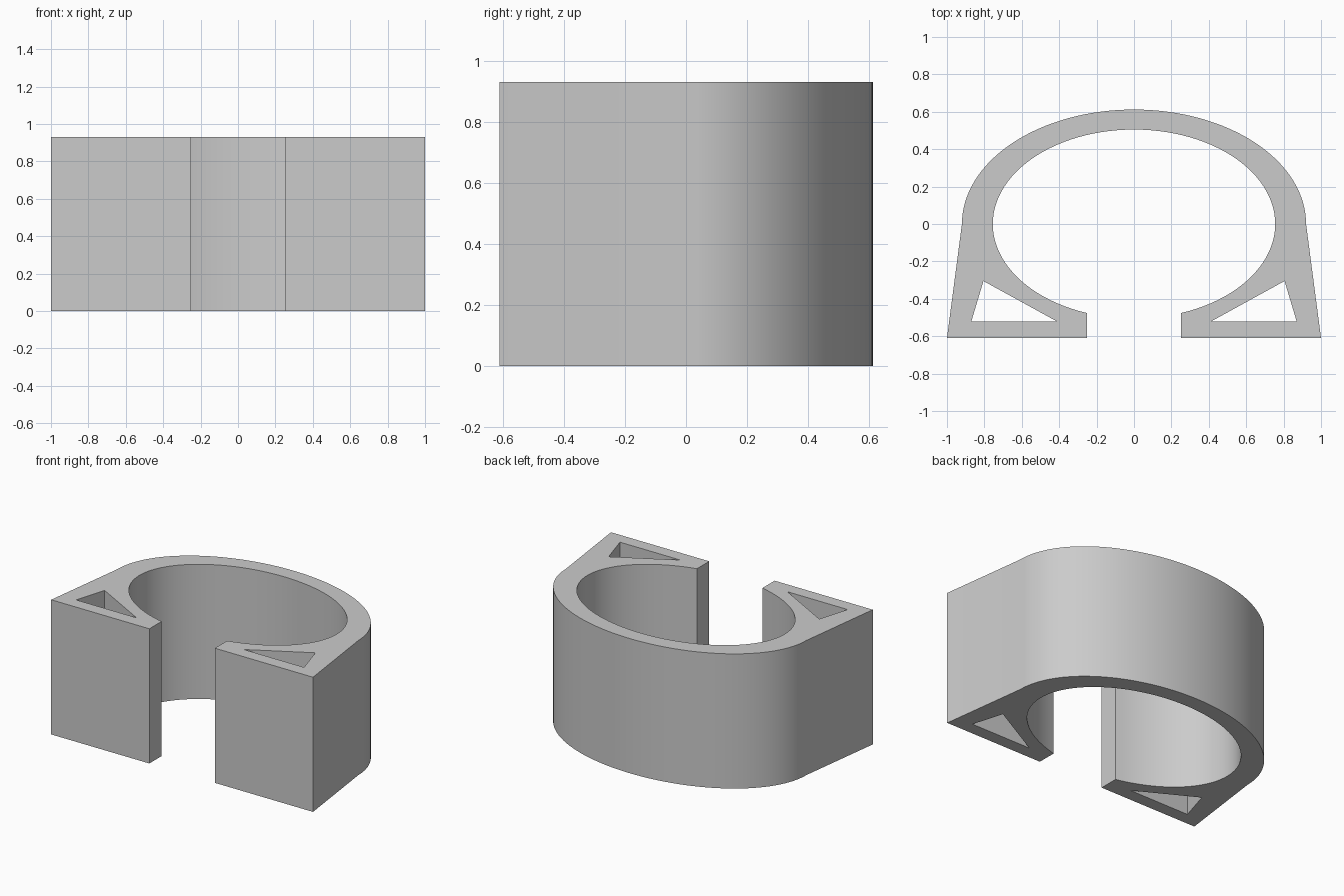
import bpy, bmesh
from math import cos, sin, pi, acos, radians

HEIGHT = 0.93
GAP = 0.25            # half width of the front opening
OUTER = (0.92, 0.612)
INNER = (0.755, 0.505)
FOOT_Y = -0.61

cube = bpy.data.objects.get("Cube")
if cube:
    bpy.data.objects.remove(cube, do_unlink=True)


def arc(radii, start, end, steps):
    """Points along an ellipse between two angles."""
    angles = [start + (end - start) * i / steps for i in range(steps + 1)]
    return [(radii[0] * cos(a), radii[1] * sin(a)) for a in angles]


def add_loop(bm, points):
    verts = [bm.verts.new((x, y, 0)) for x, y in points]
    return [bm.edges.new((v, verts[i - 1])) for i, v in enumerate(verts)]


# Outline: back arch, splayed sides, flat feet and the oval bore
opening = acos(GAP / INNER[0])
outline = arc(OUTER, 0, pi, 64)
outline += [(-1, FOOT_Y), (-GAP, FOOT_Y)]
outline += arc(INNER, pi + opening, -opening, 96)
outline += [(GAP, FOOT_Y), (1, FOOT_Y)]

# Triangular hole through each foot
hole = [(0.805, -0.305), (0.87, -0.522), (0.41, -0.522)]

bm = bmesh.new()
edges = add_loop(bm, outline)
for side in (1, -1):
    edges += add_loop(bm, [(side * x, y) for x, y in hole])

# Fill the profile and raise it to full height
bmesh.ops.triangle_fill(bm, edges=edges, use_beauty=True, use_dissolve=False)
raised = bmesh.ops.extrude_face_region(bm, geom=bm.faces[:], use_keep_orig=True)
top = [g for g in raised["geom"] if isinstance(g, bmesh.types.BMVert)]
bmesh.ops.translate(bm, verts=top, vec=(0, 0, HEIGHT))
bmesh.ops.recalc_face_normals(bm, faces=bm.faces[:])

mesh = bpy.data.meshes.new("open_ring_body")
bm.to_mesh(mesh)
bm.free()
body = bpy.data.objects.new("open_ring_body", mesh)
bpy.context.collection.objects.link(body)

# Plain grey material
grey = bpy.data.materials.new("light_grey")
grey.use_nodes = True
colour = (0.6, 0.6, 0.6, 1)
grey.diffuse_color = colour
grey.node_tree.nodes["Principled BSDF"].inputs["Base Color"].default_value = colour
mesh.materials.append(grey)

# Smooth curved walls, keep the corners sharp
bpy.ops.object.select_all(action="DESELECT")
body.select_set(True)
bpy.context.view_layer.objects.active = body
bpy.ops.object.shade_smooth_by_angle(angle=radians(30))
for edge in mesh.edges:
    ends = [mesh.vertices[i].co for i in edge.vertices]
    if abs(ends[0].z - ends[1].z) < HEIGHT / 2:
        edge.use_edge_sharp = True
